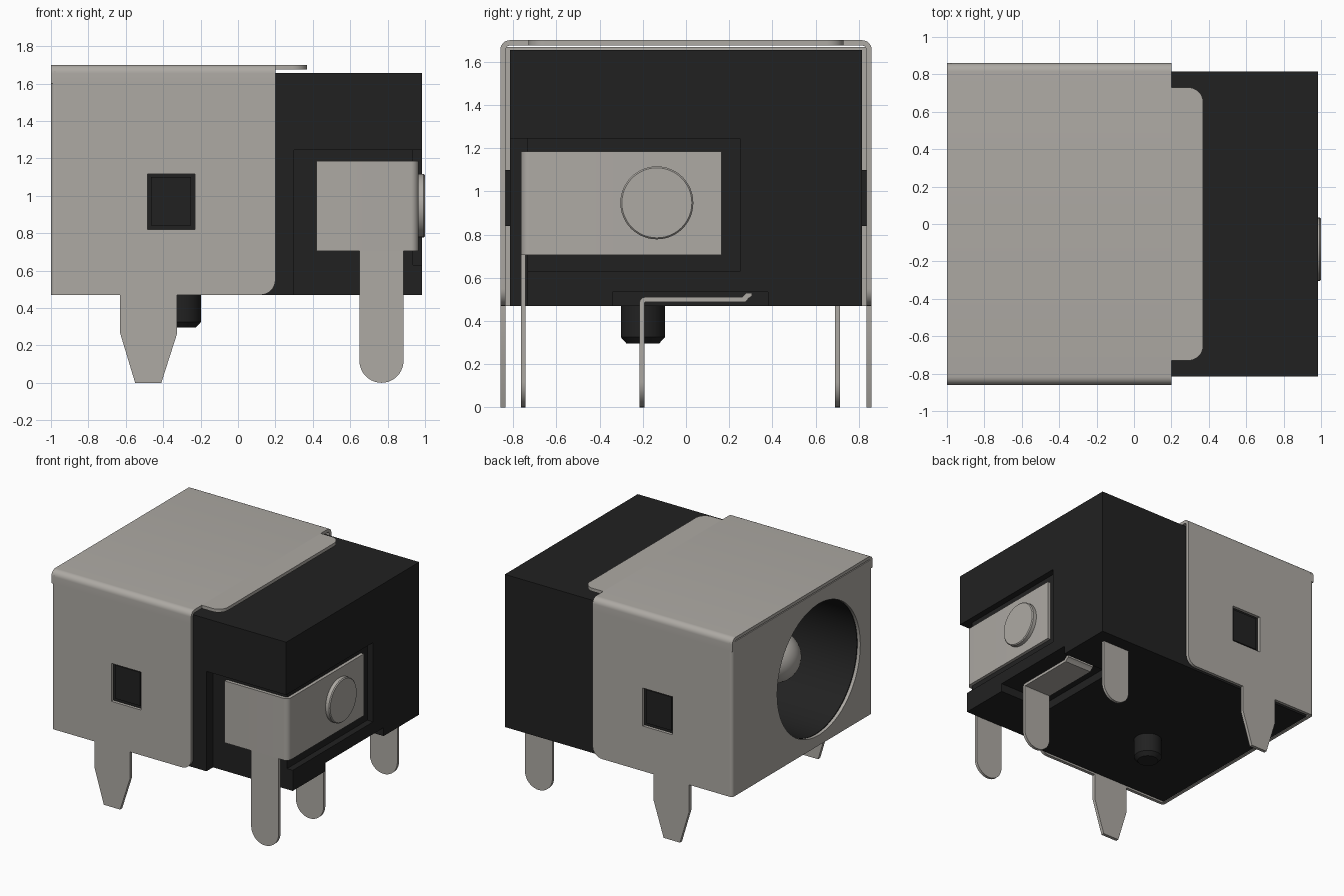
import bpy, bmesh
from math import sin, cos, radians, pi

cube = bpy.data.objects.get("Cube")
if cube:
    bpy.data.objects.remove(cube, do_unlink=True)


def material(name, rgb):
    m = bpy.data.materials.new(name)
    m.use_nodes = True
    m.diffuse_color = (*rgb, 1)
    m.node_tree.nodes["Principled BSDF"].inputs["Base Color"].default_value = (*rgb, 1)
    return m


METAL = material("warm grey metal", (0.42, 0.40, 0.37))
BLACK = material("black plastic", (0.0155, 0.0155, 0.0155))


def arc(u, v, r, start, end, n=8):
    angles = [radians(start + (end - start) * i / n) for i in range(n + 1)]
    return [(u + r * cos(a), v + r * sin(a)) for a in angles]


def prism(name, outline, axis, low, high, mat):
    """Extrude a 2D outline (the two other axes, in order) along an axis."""
    def place(p, d):
        return {"x": (d, *p), "y": (p[0], d, p[1]), "z": (*p, d)}[axis]
    bm = bmesh.new()
    face = bm.faces.new([bm.verts.new(place(p, low)) for p in outline])
    extruded = bmesh.ops.extrude_face_region(bm, geom=[face])["geom"]
    for v in extruded:
        if isinstance(v, bmesh.types.BMVert):
            v.co["xyz".index(axis)] = high
    bmesh.ops.recalc_face_normals(bm, faces=bm.faces)
    mesh = bpy.data.meshes.new(name)
    bm.to_mesh(mesh)
    bm.free()
    mesh.materials.append(mat)
    ob = bpy.data.objects.new(name, mesh)
    bpy.context.collection.objects.link(ob)
    return ob


def box(name, x, y, z, mat):
    return prism(name, [(x[0], y[0]), (x[1], y[0]), (x[1], y[1]), (x[0], y[1])],
                 "z", *z, mat)


def lathe(name, profile, axis, centre, mat, n=48):
    """Spin (distance along axis, radius) points round an axis; ends are capped."""
    bm = bmesh.new()
    rings = []
    for d, r in profile:
        ring = [(centre[0] + r * cos(2 * pi * i / n),
                 centre[1] + r * sin(2 * pi * i / n)) for i in range(n)]
        rings.append([bm.verts.new((d, *p) if axis == "x" else (*p, d)) for p in ring])
    for a, b in zip(rings, rings[1:]):
        for i in range(n):
            j = (i + 1) % n
            bm.faces.new((a[i], a[j], b[j], b[i]))
    bm.faces.new(rings[0])
    bm.faces.new(rings[-1])
    bmesh.ops.recalc_face_normals(bm, faces=bm.faces)
    mesh = bpy.data.meshes.new(name)
    bm.to_mesh(mesh)
    bm.free()
    mesh.materials.append(mat)
    ob = bpy.data.objects.new(name, mesh)
    bpy.context.collection.objects.link(ob)
    return ob


def cut(ob, cutter):
    mod = ob.modifiers.new("cut", "BOOLEAN")
    mod.operation, mod.solver, mod.object = "DIFFERENCE", "EXACT", cutter
    cutter.hide_render = True
    bpy.context.view_layer.objects.active = ob
    bpy.ops.object.modifier_apply(modifier=mod.name)
    bpy.data.objects.remove(cutter, do_unlink=True)


# Socket axis, shared by the opening, the pin and the locating peg
AXIS = (-0.2, 1.06)
R = 0.51
BOTTOM = 0.47

# Housing with socket bore, corner recess and terminal slot
housing = box("housing", (-0.97, 0.985), (-0.815, 0.815), (BOTTOM, 1.655), BLACK)
cut(housing, lathe("bore", [(-1.1, R), (0.3, R)], "x", AXIS, BLACK, 64))
cut(housing, box("front_recess", (0.3, 1.1), (-0.9, -0.735), (0.4, 1.245), BLACK))
cut(housing, box("side_recess", (0.936, 1.1), (-0.9, 0.25), (0.63, 1.245), BLACK))
cut(housing, box("slot", (0.55, 1.1), (-0.34, 0.38), (0.4, 0.535), BLACK))

# Locating peg under the housing
lathe("locating_peg", [(0.295, 0.075), (0.325, 0.102), (BOTTOM + 0.01, 0.102)],
      "z", (-0.3, AXIS[0]), BLACK)

# Centre pin with a domed tip
pin_r = 0.19
dome = [(-0.62 - pin_r * cos(radians(a)), pin_r * sin(radians(a)))
        for a in range(6, 91, 12)]
lathe("centre_pin", dome + [(0.31, pin_r)], "x", AXIS, METAL)

# Shield: folded top with rounded bends
OUT, TOP, T, BEND, FOLD = 0.86, 1.7, 0.025, 0.045, 1.6
outer = arc(OUT - BEND, TOP - BEND, BEND, 0, 90)
inner = arc(OUT - BEND, TOP - BEND, BEND - T, 90, 0)
half_out = [(OUT, FOLD)] + outer
half_in = inner + [(OUT - T, FOLD)]
roof = (half_out + [(-y, z) for y, z in reversed(half_out)]
        + [(-y, z) for y, z in reversed(half_in)] + half_in)
prism("shield_top", roof, "x", -1, 0.2, METAL)

# Shield: rounded tongue over the housing
tongue = ([(0.2, -0.73)] + arc(0.29, -0.65, 0.08, -90, 0)
          + arc(0.29, 0.65, 0.08, 0, 90) + [(0.2, 0.73)])
prism("shield_tongue", tongue, "z", TOP - T, TOP, METAL)

# Shield: sides with tapered legs, windows and the latch bumps in them
side = ([(-0.975, FOLD), (-0.975, BOTTOM), (-0.63, BOTTOM), (-0.63, 0.265),
         (-0.55, 0), (-0.41, 0), (-0.325, 0.265), (-0.325, BOTTOM)]
        + arc(0.12, BOTTOM + 0.08, 0.08, -90, 0) + [(0.2, FOLD)])
for s, label in ((-1, "front"), (1, "back")):
    y0, y1 = sorted((s * (OUT - T), s * OUT))
    plate = prism("shield_side_" + label, side, "y", y0, y1, METAL)
    cut(plate, box("window", (-0.485, -0.23), (y0 - 0.1, y1 + 0.1), (0.82, 1.115), METAL))
    y0, y1 = sorted((s * 0.8, s * 0.842))
    box("latch_bump_" + label, (-0.465, -0.25), (y0, y1), (0.84, 1.1), BLACK)

# Shield: face plate with rounded upright edges and the socket opening
face = ([(-0.975, -OUT)] + arc(-0.975, 0.835, T, 90, 180)
        + arc(-0.975, -0.835, T, 180, 270)[:-1])
face_plate = prism("shield_face", face, "z", BOTTOM, 1.668, METAL)
cut(face_plate, lathe("opening", [(-1.1, R), (-0.9, R)], "x", AXIS, METAL, 64))

# Terminal legs with round ends
LEG_X, LEG_R = 0.767, 0.118


def leg(name, y, top, thick=0.022):
    outline = ([(LEG_X - LEG_R, top)] + arc(LEG_X, LEG_R, LEG_R, 180, 360, 20)
               + [(LEG_X + LEG_R, top)])
    return prism(name, outline, "y", y, y + thick, METAL)


leg("corner_terminal_leg", -0.765, 0.705)
leg("middle_terminal_leg", -0.215, 0.48)
leg("back_terminal_leg", 0.69, BOTTOM + 0.02)

# Corner terminal wrapped round the housing, with its rivet
wrap = ([(0.42, -0.765)] + arc(0.925, -0.725, 0.04, -90, 0)
        + [(0.965, 0.165), (0.94, 0.165)] + arc(0.925, -0.725, 0.015, 0, -90)
        + [(0.42, -0.74)])
prism("corner_terminal", wrap, "z", 0.705, 1.185, METAL)
lathe("rivet", [(0.95, 0.169), (0.993, 0.169), (1.0, 0.162)],
      "x", (-0.135, 0.947), METAL)

# Middle terminal strip in the slot, with a raised end
strip = ([(-0.193, 0.48), (-0.215, 0.48)] + arc(-0.19, 0.485, 0.025, 180, 90)
         + [(0.26, 0.51), (0.28, 0.53), (0.305, 0.53), (0.305, 0.515),
            (0.29, 0.505), (0.275, 0.488), (-0.19, 0.488)])
prism("middle_terminal", strip, "x", LEG_X - LEG_R, LEG_X + LEG_R, METAL)

# Smooth the curved walls, keep the edges sharp
bpy.ops.object.select_all(action="DESELECT")
for ob in bpy.context.scene.objects:
    if ob.type == "MESH":
        ob.select_set(True)
        bpy.context.view_layer.objects.active = ob
bpy.ops.object.shade_smooth_by_angle(angle=radians(30))
